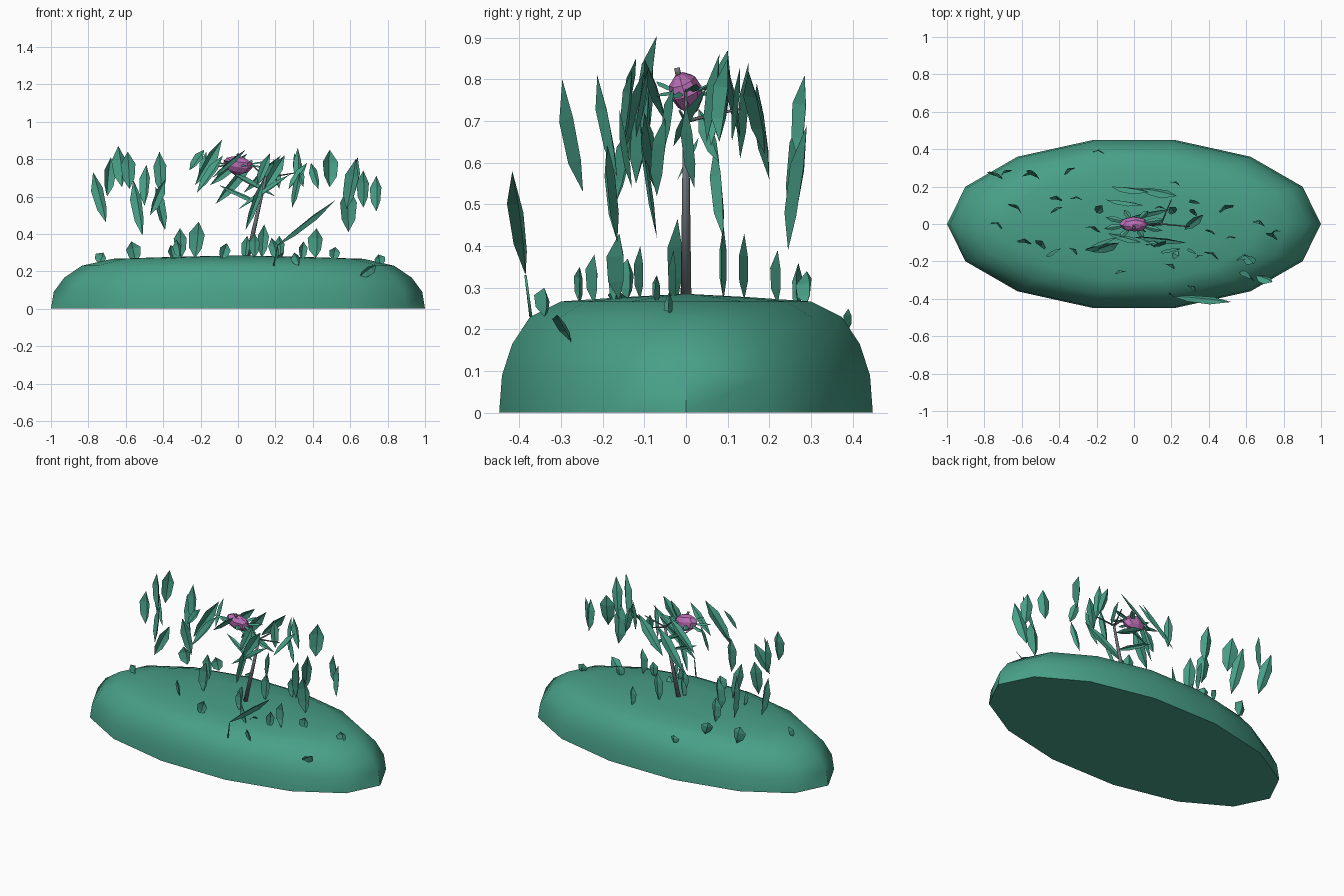
import bpy, math, random
from mathutils import Vector

random.seed(4)


def material(name, rgb):
    m = bpy.data.materials.new(name)
    m.diffuse_color = (*rgb, 1)
    return m


GREEN = material("leaf green", (0.065, 0.35, 0.245))
PINK = material("blossom pink", (0.5, 0.16, 0.47))
GREY = material("stem grey", (0.16, 0.18, 0.19))


def make(name, verts, faces, mat, smooth=False):
    me = bpy.data.meshes.new(name)
    me.from_pydata([tuple(v) for v in verts], [], faces)
    me.materials.append(mat)
    ob = bpy.data.objects.new(name, me)
    bpy.context.collection.objects.link(ob)
    for p in me.polygons:
        p.use_smooth = smooth
    return ob


def lathe(name, rings, sides, mat, smooth=False, sx=1, sy=1):
    """Stack of (radius, z) rings, capped at both ends."""
    verts, faces = [], []
    for r, z in rings:
        for i in range(sides):
            a = 2 * math.pi * i / sides
            verts.append((sx * r * math.cos(a), sy * r * math.sin(a), z))
    for k in range(len(rings) - 1):
        for i in range(sides):
            a, b = k * sides + i, k * sides + (i + 1) % sides
            faces.append((a, b, b + sides, a + sides))
    faces.append(tuple(reversed(range(sides))))
    faces.append(tuple(range((len(rings) - 1) * sides, len(rings) * sides)))
    return make(name, verts, faces, mat, smooth)


def rod(name, a, b, r0, r1, mat, sides=8):
    a, b = Vector(a), Vector(b)
    ob = lathe(name, [(r0, 0), (r1, (b - a).length)], sides, mat, True)
    ob.rotation_mode = 'QUATERNION'
    ob.rotation_quaternion = (b - a).to_track_quat('Z', 'Y')
    ob.location = a
    return ob


def leaf(name, base, tip, width, yaw):
    """Pointed blade folded along its midrib and arched a little."""
    a, b = Vector(base), Vector(tip)
    axis = (b - a).normalized()
    side = Vector((math.cos(yaw), math.sin(yaw), 0))
    side = (side - axis * side.dot(axis)).normalized()
    out = axis.cross(side)
    verts = [a, b]
    for t, w in ((0.28, 0.8), (0.66, 1.0)):
        mid = a.lerp(b, t) + out * width * 0.12
        for s in (-0.5, 0, 0.5):
            verts.append(mid + side * s * w * width - out * abs(s) * width * 0.5)
    faces = [(0, 3, 2), (0, 4, 3), (2, 3, 6, 5), (3, 4, 7, 6), (5, 6, 1), (6, 7, 1)]
    return make(name, verts, faces, GREEN)


# Mound
mound = lathe("mound", [(1, 0), (0.985, 0.09), (0.93, 0.165), (0.835, 0.23),
                        (0.67, 0.267), (0.35, 0.277), (0.02, 0.285)],
              14, GREEN, True, 1, 0.46)
mound.data.polygons[-2].use_smooth = False
bpy.context.view_layer.objects.active = mound
mound.select_set(True)
bpy.ops.object.shade_smooth_by_angle(angle=math.radians(50))

# Main stem and its twigs
rod("stem", (0.05, 0, 0.27), (0.15, 0, 0.71), 0.013, 0.007, GREY)
for end in ((0.07, 0, 0.775), (0.3, -0.015, 0.725), (0.2, 0.13, 0.73)):
    rod("twig", (0.145, 0, 0.7), end, 0.005, 0.003, GREY, 5)
rod("leaf_stalk", (0.19, -0.372, 0.23), (0.21, -0.385, 0.33), 0.004, 0.003, GREEN, 5)

# Blossom bud with a small stub
bud = lathe("blossom", [(0.022, -0.052), (0.062, -0.03), (0.08, 0.0),
                        (0.066, 0.028), (0.025, 0.045)], 8, PINK, False, 1, 0.5)
bud.location = (0, 0, 0.77)
bud.rotation_euler = (math.radians(20), math.radians(10), 0)
rod("blossom_stub", (0, -0.018, 0.81), (0, -0.022, 0.828), 0.008, 0.008, GREY, 6)

# Sepals spreading around the blossom
for i in range(8):
    a = math.tau * (i + 0.4) / 8
    c, s = math.cos(a), math.sin(a)
    leaf("sepal", (0.05 * c, 0.025 * s, 0.77), (0.17 * c, 0.08 * s, 0.775 + 0.05 * c * s),
         0.03, a + math.pi / 2)

# Hanging leaves: bottom xyz, top xyz, width
outer = [
    (-.705, .25, .46, -.775, .28, .73, .07), (-.62, .08, .65, -.64, .10, .87, .09),
    (-.58, -.10, .64, -.59, -.08, .84, .08), (-.51, .245, .39, -.56, .29, .69, .07),
    (-.50, -.12, .55, -.49, -.09, .77, .07), (-.41, .13, .61, -.42, .15, .84, .07),
    (-.47, -.17, .50, -.39, -.13, .69, .06), (-.39, .09, .42, -.44, .07, .65, .06),
    (.49, .08, .65, .49, .10, .85, .09), (.58, -.247, .53, .63, -.297, .80, .08),
    (.59, -.165, .41, .59, -.19, .65, .09), (.67, .02, .54, .67, .0, .74, .07),
    (.74, -.07, .52, .74, -.05, .71, .07), (.32, .05, .65, .32, .08, .86, .05),
    (.43, -.05, .64, .39, -.03, .78, .05), (.20, -.385, .33, .52, -.417, .58, .05),
    (-.70, .27, .60, -.68, .285, .81, .07), (.59, -.165, .565, .64, -.213, .81, .06),
]
crown = [
    (-.23, -.12, .66, -.085, -.07, .905, .06), (-.22, -.15, .62, -.08, -.10, .82, .06),
    (-.26, -.14, .74, -.18, -.12, .85, .05), (-.15, .13, .66, .05, .10, .83, .05),
    (-.12, .20, .56, .08, .17, .79, .06), (.03, .19, .62, .23, .15, .82, .06),
    (.20, .08, .60, -.04, .03, .73, .04), (0, -.07, .53, .28, -.10, .72, .04),
    (.04, -.07, .42, .14, -.11, .70, .04), (.14, -.15, .64, .25, -.13, .82, .06),
    (.10, -.12, .66, .17, -.09, .83, .05), (.27, -.03, .64, .37, .05, .78, .05),
    (.35, .11, .65, .30, .13, .83, .05), (-.20, .06, .66, -.17, .10, .84, .05),
    (.22, .06, .64, .19, .09, .80, .05), (-.14, -.05, .70, .04, -.10, .85, .04),
    (-.10, .03, .66, .12, -.02, .56, .03), (.29, -.13, .54, .33, -.16, .73, .04),
]
for group, name in ((outer, "outer_leaf"), (crown, "crown_leaf")):
    for d in group:
        leaf(name, d[0:3], d[3:6], d[6], random.uniform(-0.75, 0.75))

# Ground sprouts: x, y, foot height, tip height, width
sprouts = [
    (-.57, .27, .25, .36, .08), (-.36, .29, .26, .34, .07), (-.19, .39, .2, .25, .06),
    (-.31, .14, .27, .43, .07), (-.21, -.02, .27, .465, .09), (-.33, -.14, .27, .37, .06),
    (-.06, -.255, .26, .35, .06), (.14, .09, .27, .45, .06), (.09, -.11, .27, .40, .06),
    (.18, -.22, .26, .38, .06), (.42, -.16, .27, .43, .09), (.22, .22, .26, .39, .06),
    (.35, -.17, .26, .36, .05), (.52, -.07, .26, .33, .06), (.30, -.34, .23, .3, .06),
    (-.72, .0, .24, .3, .07), (.75, -.04, .23, .29, .06), (.05, -.03, .26, .39, .05),
]
for x, y, z0, z1, w in sprouts:
    leaf("sprout", (x + random.uniform(-.03, .03), y, z0), (x, y, z1), w,
         random.uniform(-0.8, 0.8))

# Fallen leaves on the slope
leaf("fallen_leaf", (.65, -.275, .17), (.74, -.31, .235), .06, 0.2)
leaf("fallen_leaf", (.19, -.15, .255), (.24, -.17, .30), .05, 1.0)
